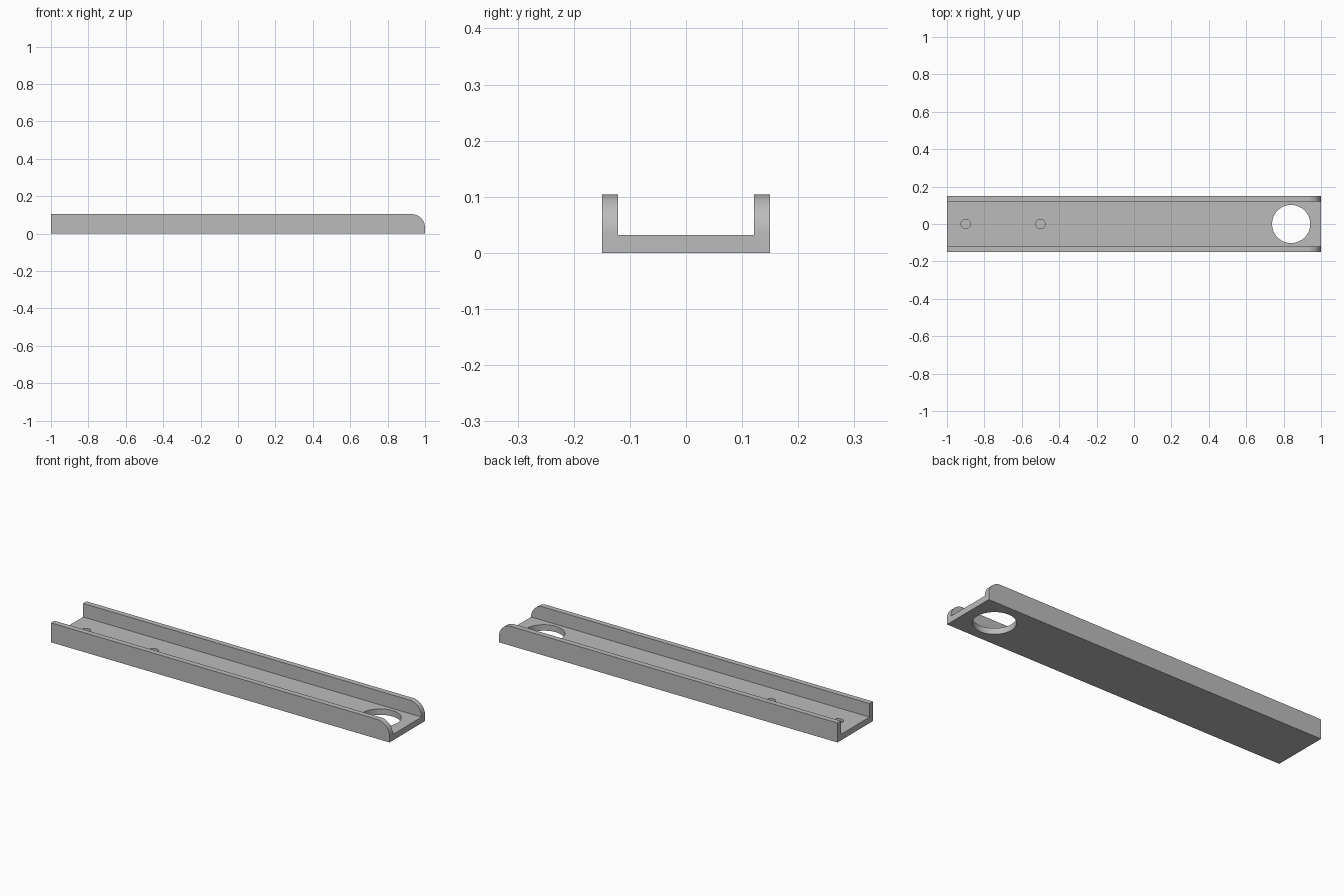
import bpy, bmesh
from math import radians

if "Cube" in bpy.data.objects:
    bpy.data.objects.remove(bpy.data.objects["Cube"])

HALF_W, HEIGHT, FLOOR, INNER = 0.15, 0.104, 0.032, 0.121
ROUND = HEIGHT - FLOOR - 0.0005

grey = bpy.data.materials.new("plain grey")
grey.use_nodes = True
COLOUR = (0.5, 0.5, 0.5, 1)
grey.diffuse_color = COLOUR
grey.node_tree.nodes["Principled BSDF"].inputs["Base Color"].default_value = COLOUR

# U-shaped channel: cross-section extruded along x
half = [(HALF_W, 0), (HALF_W, HEIGHT), (INNER, HEIGHT), (INNER, FLOOR)]
profile = half + [(-y, z) for y, z in reversed(half)]
bm = bmesh.new()
section = bm.faces.new([bm.verts.new((-1, y, z)) for y, z in profile])
grown = bmesh.ops.extrude_face_region(bm, geom=[section], use_keep_orig=True)
far_verts = [g for g in grown["geom"] if isinstance(g, bmesh.types.BMVert)]
bmesh.ops.translate(bm, verts=far_verts, vec=(2, 0, 0))
bmesh.ops.recalc_face_normals(bm, faces=bm.faces)

# Rounded wall ends at +x
corners = [e for e in bm.edges
           if all(v.co.x > 0.99 and v.co.z > HEIGHT - 0.001 for v in e.verts)]
bmesh.ops.bevel(bm, geom=corners, offset=ROUND, offset_type='OFFSET',
                segments=16, profile=0.5, affect='EDGES')
mesh = bpy.data.meshes.new("channel")
bm.to_mesh(mesh)
bm.free()
mesh.materials.append(grey)
channel = bpy.data.objects.new("channel", mesh)
bpy.context.collection.objects.link(channel)


def drill(name, x, radius, bottom):
    """Cut a round vertical hole down to the given height."""
    top = HEIGHT
    bpy.ops.mesh.primitive_cylinder_add(vertices=64, radius=radius, depth=top - bottom,
                                        location=(x, 0, (top + bottom) / 2))
    cutter = bpy.context.object
    cutter.name = name
    cutter.hide_render = True
    cutter.data.materials.append(grey)
    cut = channel.modifiers.new(name, 'BOOLEAN')
    cut.operation, cut.solver, cut.object = 'DIFFERENCE', 'EXACT', cutter
    bpy.context.view_layer.objects.active = channel
    bpy.ops.object.modifier_apply(modifier=name)
    bpy.data.objects.remove(cutter)


# Large through hole and two shallow blind holes
drill("finger_hole", 0.84, 0.102, -0.05)
for i, x in enumerate((-0.9, -0.5)):
    drill(f"blind_hole_{i}", x, 0.025, FLOOR / 2)

bpy.ops.object.select_all(action='DESELECT')
channel.select_set(True)
bpy.context.view_layer.objects.active = channel
bpy.ops.object.shade_smooth_by_angle(angle=radians(30))
